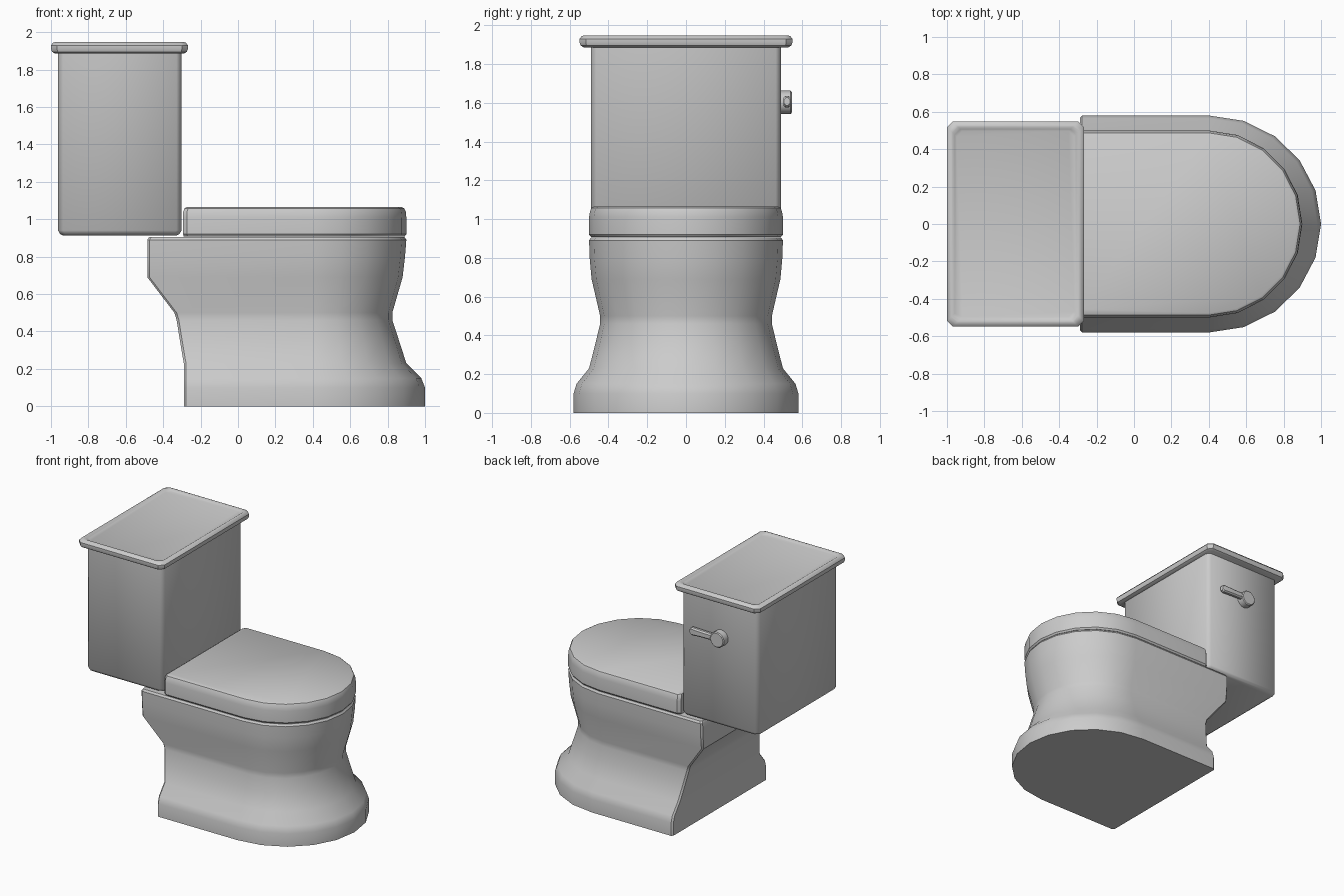
import bpy, bmesh
from math import sin, cos, pi

if "Cube" in bpy.data.objects:
    bpy.data.objects.remove(bpy.data.objects["Cube"])


def loft(name, rings, angle=35):
    """Skin a stack of equal-length point rings and cap both ends."""
    bm = bmesh.new()
    loops = [[bm.verts.new(p) for p in ring] for ring in rings]
    n = len(loops[0])
    for a, b in zip(loops, loops[1:]):
        for i in range(n):
            j = (i + 1) % n
            bm.faces.new((a[i], a[j], b[j], b[i]))
    bm.faces.new(loops[0][::-1])
    bm.faces.new(loops[-1])
    bmesh.ops.recalc_face_normals(bm, faces=bm.faces[:])
    mesh = bpy.data.meshes.new(name)
    bm.to_mesh(mesh)
    bm.free()
    obj = bpy.data.objects.new(name, mesh)
    bpy.context.collection.objects.link(obj)
    smooth(obj, angle)
    return obj


def smooth(obj, angle):
    bpy.ops.object.select_all(action='DESELECT')
    obj.select_set(True)
    bpy.context.view_layer.objects.active = obj
    bpy.ops.object.shade_smooth_by_angle(angle=angle * pi / 180)


def d_ring(z, back, front, half, c=0.012, centre=0.4, steps=10):
    """D outline: flat back, straight sides, half-ellipse front."""
    pts = [(back, half - c, z), (back, c - half, z), (back + c, -half, z)]
    for i in range(steps + 1):
        t = -pi / 2 + pi * i / steps
        pts.append((centre + (front - centre) * cos(t), half * sin(t), z))
    return pts + [(back + c, half, z)]


def box_ring(z, cx, hx, hy, c):
    """Rectangle with chamfered corners."""
    pts = [(hx, hy - c), (hx - c, hy), (c - hx, hy), (-hx, hy - c),
           (-hx, c - hy), (c - hx, -hy), (hx - c, -hy), (hx, c - hy)]
    return [(cx + x, y, z) for x, y in pts]


# Pedestal and bowl: z, back, front, half width
loft("bowl", [d_ring(*r) for r in [
    (0, -0.29, 1.0, 0.58), (0.10, -0.29, 1.0, 0.58),
    (0.15, -0.29, 0.98, 0.565), (0.23, -0.29, 0.90, 0.50),
    (0.36, -0.312, 0.858, 0.467), (0.46, -0.328, 0.825, 0.443),
    (0.50, -0.34, 0.825, 0.443), (0.69, -0.485, 0.88, 0.487),
    (0.80, -0.485, 0.893, 0.497), (0.89, -0.485, 0.90, 0.50),
    (0.905, -0.475, 0.89, 0.49)]])

# Closed seat cover
loft("seat_cover", [d_ring(*r, c=0.02) for r in [
    (0.907, -0.29, 0.89, 0.49), (0.92, -0.293, 0.90, 0.50),
    (1.01, -0.293, 0.90, 0.50), (1.04, -0.293, 0.897, 0.495),
    (1.058, -0.286, 0.888, 0.487), (1.065, -0.275, 0.875, 0.475)]])

# Tank
loft("tank", [box_ring(z, -0.632, 0.33 - d, 0.49 - d, 0.027) for z, d in [
    (0.912, 0.027), (0.922, 0.01), (0.94, 0), (1.90, 0)]], 50)

# Tank lid with rounded rim and recessed panel
loft("tank_lid", [box_ring(z, -0.634, 0.366 - d, 0.549 - d, c) for z, d, c in [
    (1.885, 0.022, 0.025), (1.895, 0.006, 0.03), (1.91, 0, 0.032),
    (1.93, 0, 0.032), (1.943, 0.01, 0.03), (1.948, 0.022, 0.03),
    (1.948, 0.03, 0.03), (1.940, 0.042, 0.03), (1.936, 0.052, 0.03)]])


# Flush handle: round hub and lever
def disc(y, r):
    return [(-0.645 + r * cos(i * pi / 8), y, 1.602 + r * sin(i * pi / 8))
            for i in range(16)]


loft("handle_hub", [disc(0.48, 0.06), disc(0.54, 0.06), disc(0.546, 0.053)])


def lever_ring(x, half, y0, y1):
    b = 0.01
    zs = [(y0, half - b), (y0 + b, half), (y1 - b, half), (y1, half - b),
          (y1, b - half), (y1 - b, -half), (y0 + b, -half), (y0, b - half)]
    return [(x, y, 1.606 + z) for y, z in zs]


loft("handle_lever", [lever_ring(-0.645, 0.024, 0.502, 0.54),
                      lever_ring(-0.50, 0.026, 0.502, 0.54),
                      lever_ring(-0.42, 0.03, 0.502, 0.54),
                      lever_ring(-0.405, 0.02, 0.506, 0.536)])
